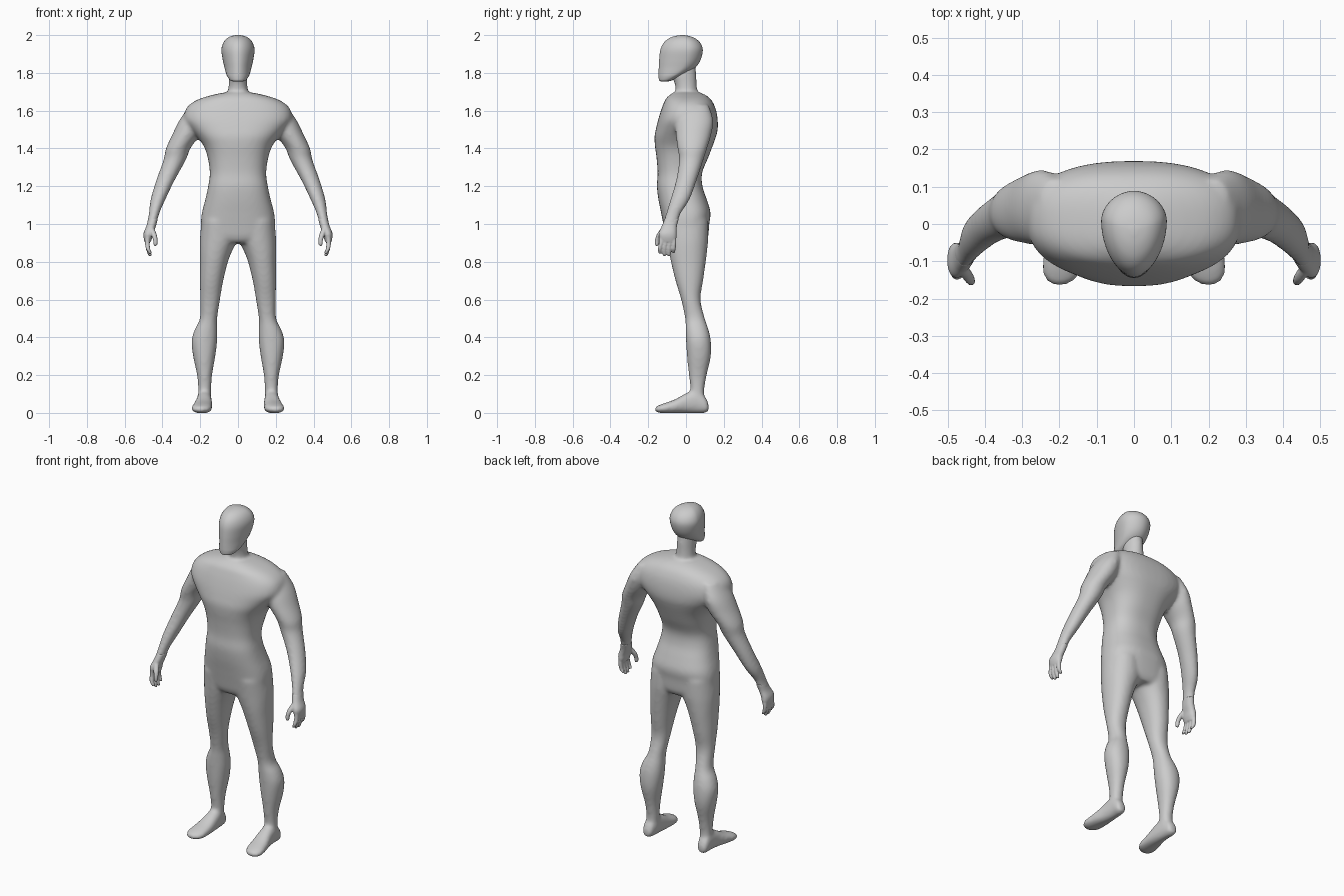
import bpy, bmesh
from math import sin, cos, pi


def spline(rows, steps):
    """Catmull-Rom refinement of a list of sections."""
    out = []
    for i in range(len(rows) - 1):
        p0, p1 = rows[max(i - 1, 0)], rows[i]
        p2, p3 = rows[i + 1], rows[min(i + 2, len(rows) - 1)]
        for s in range(steps):
            t = s / steps
            out.append([0.5 * (2 * b + (c - a) * t + (2 * a - 5 * b + 4 * c - d) * t * t
                               + (3 * b - a - 3 * c + d) * t ** 3)
                        for a, b, c, d in zip(p0, p1, p2, p3)])
    out.append(list(rows[-1]))
    return out


def loft(bm, rows, axis='z', side=1, power=2.0, mid=0.5, n=32, steps=4):
    """Sections (t, a0, a1, b0, b1): superellipses stacked along z or y."""
    rings = []
    for t, a0, a1, b0, b1 in spline(rows, steps):
        ca, ra, cb = (a0 + a1) / 2, (a1 - a0) / 2, b0 + (b1 - b0) * mid
        ring = []
        for k in range(n):
            c, s = cos(2 * pi * k / n), sin(2 * pi * k / n)
            a = ca + ra * abs(c) ** (2 / power) * (1 if c > 0 else -1)
            rb = b1 - cb if s > 0 else cb - b0
            b = cb + rb * abs(s) ** (2 / power) * (1 if s > 0 else -1)
            ring.append(bm.verts.new((side * a, b, t) if axis == 'z' else (side * a, t, b)))
        rings.append(ring)
    for r, q in zip(rings, rings[1:]):
        for k in range(n):
            bm.faces.new((r[k], r[(k + 1) % n], q[(k + 1) % n], q[k]))
    bm.faces.new(rings[0])
    bm.faces.new(rings[-1])


def finish(bm, name, voxel=0, smooth=0):
    bmesh.ops.recalc_face_normals(bm, faces=bm.faces)
    for f in bm.faces:
        f.smooth = True
    me = bpy.data.meshes.new(name)
    bm.to_mesh(me)
    bm.free()
    ob = bpy.data.objects.new(name, me)
    bpy.context.collection.objects.link(ob)
    if voxel:
        m = ob.modifiers.new("blend", 'REMESH')
        m.mode, m.voxel_size, m.use_smooth_shade = 'VOXEL', voxel, True
        m = ob.modifiers.new("soften", 'SMOOTH')
        m.factor, m.iterations = 0.5, smooth
    return ob


# Torso: (z, half width, front y, back y)
torso = [(0.90, .10, -.085, .10), (0.93, .185, -.105, .117), (1.0, .196, -.12, .123),
         (1.06, .191, -.132, .13), (1.13, .173, -.146, .11), (1.2, .158, -.154, .087),
         (1.27, .149, -.15, .085), (1.35, .16, -.156, .117), (1.41, .18, -.164, .14),
         (1.46, .215, -.167, .158), (1.5, .25, -.16, .168), (1.55, .285, -.148, .168),
         (1.6, .28, -.133, .16), (1.635, .253, -.12, .147), (1.662, .205, -.108, .13),
         (1.682, .14, -.088, .105), (1.695, .08, -.068, .075)]
neck = [(1.62, -.06, .06, -.05, .06), (1.70, -.053, .053, -.054, .06),
        (1.75, -.049, .049, -.062, .056), (1.79, -.049, .049, -.08, .055), (1.85, -.045, .045, -.07, .05)]
# Limbs on the +x side: (z, x0, x1, y0, y1)
leg = [(1.02, .01, .193, -.115, .118), (.92, .004, .202, -.102, .118), (.86, .03, .203, -.092, .112),
       (.8, .053, .202, -.08, .105), (.7, .078, .202, -.056, .091), (.6, .095, .2, -.026, .077),
       (.5, .11, .202, -.005, .1), (.44, .109, .23, -.002, .12), (.38, .11, .246, 0, .132),
       (.3, .12, .238, .005, .132), (.2, .137, .217, .015, .11), (.12, .142, .211, .024, .097),
       (.05, .145, .213, .02, .1)]
arm = [(1.63, .17, .255, -.01, .12), (1.55, .18, .31, -.05, .145), (1.475, .2, .347, -.055, .135),
       (1.4, .252, .382, -.045, .112), (1.34, .275, .394, -.037, .093), (1.235, .333, .432, -.052, .058),
       (1.13, .384, .463, -.083, .02), (1.05, .418, .473, -.108, -.03), (.98, .435, .487, -.13, -.048)]
# Foot sections run along y: (y, x0, x1, z0, z1)
foot = [(.12, .165, .2, .01, .045), (.105, .15, .214, 0, .08), (.06, .142, .216, -.002, .125),
        (0, .137, .223, -.002, .104), (-.06, .135, .238, -.002, .071), (-.12, .14, .247, -.002, .05),
        (-.15, .157, .238, .002, .038), (-.164, .18, .22, .008, .028)]

body = bmesh.new()
loft(body, [(z, -w, w, f, b) for z, w, f, b in torso], power=2.5, n=48)
loft(body, neck)
for s in (1, -1):
    loft(body, leg, side=s, power=2.15)
    loft(body, arm, side=s)
    loft(body, foot, axis='y', side=s, power=2.3)
finish(body, "body", 0.009, 14)

# Hands: palm, four fingers and a thumb
palm = [(1.03, .424, .474, -.112, -.037), (.99, .434, .485, -.128, -.048), (.955, .447, .499, -.143, -.05),
        (.93, .453, .5, -.143, -.05), (.905, .462, .494, -.133, -.056)]
fingers = [(-.131, -.138, .842), (-.108, -.114, .830), (-.086, -.09, .829), (-.064, -.066, .846)]


def tube(bm, pts, side):
    loft(bm, [(z, x - r, x + r, y - r, y + r) for x, y, z, r in pts], side=side, n=14)


for s, label in ((1, "left"), (-1, "right")):
    hand = bmesh.new()
    loft(hand, palm, side=s, power=2.2)
    for y0, y1, tip in fingers:
        tube(hand, [(.478, y0, .93, .0125), (.48, y0, .9, .0125), (.476, y1, .868, .0115),
                    (.467, y1, tip + .008, .0095), (.464, y1, tip, .005)], s)
    tube(hand, [(.462, -.115, .985, .014), (.445, -.14, .945, .015), (.438, -.152, .915, .012),
                (.437, -.154, .893, .0105), (.438, -.154, .883, .006)], s)
    finish(hand, label + "_hand", 0.0045, 4)

# Head: egg-shaped sections, slanted jaw
head = bmesh.new()
loft(head, [(1.755, -.024, .024, -.132, -.095), (1.76, -.04, .04, -.142, -.075), (1.78, -.056, .056, -.145, -.03),
            (1.80, -.064, .064, -.145, .01), (1.83, -.072, .072, -.144, .052), (1.87, -.081, .081, -.142, .078),
            (1.92, -.088, .088, -.136, .089), (1.955, -.08, .08, -.121, .078), (1.98, -.062, .062, -.095, .053),
            (1.994, -.038, .038, -.062, .022), (2.0, -.008, .008, -.028, -.01)],
     power=1.9, mid=.64, n=48)
finish(head, "head")
